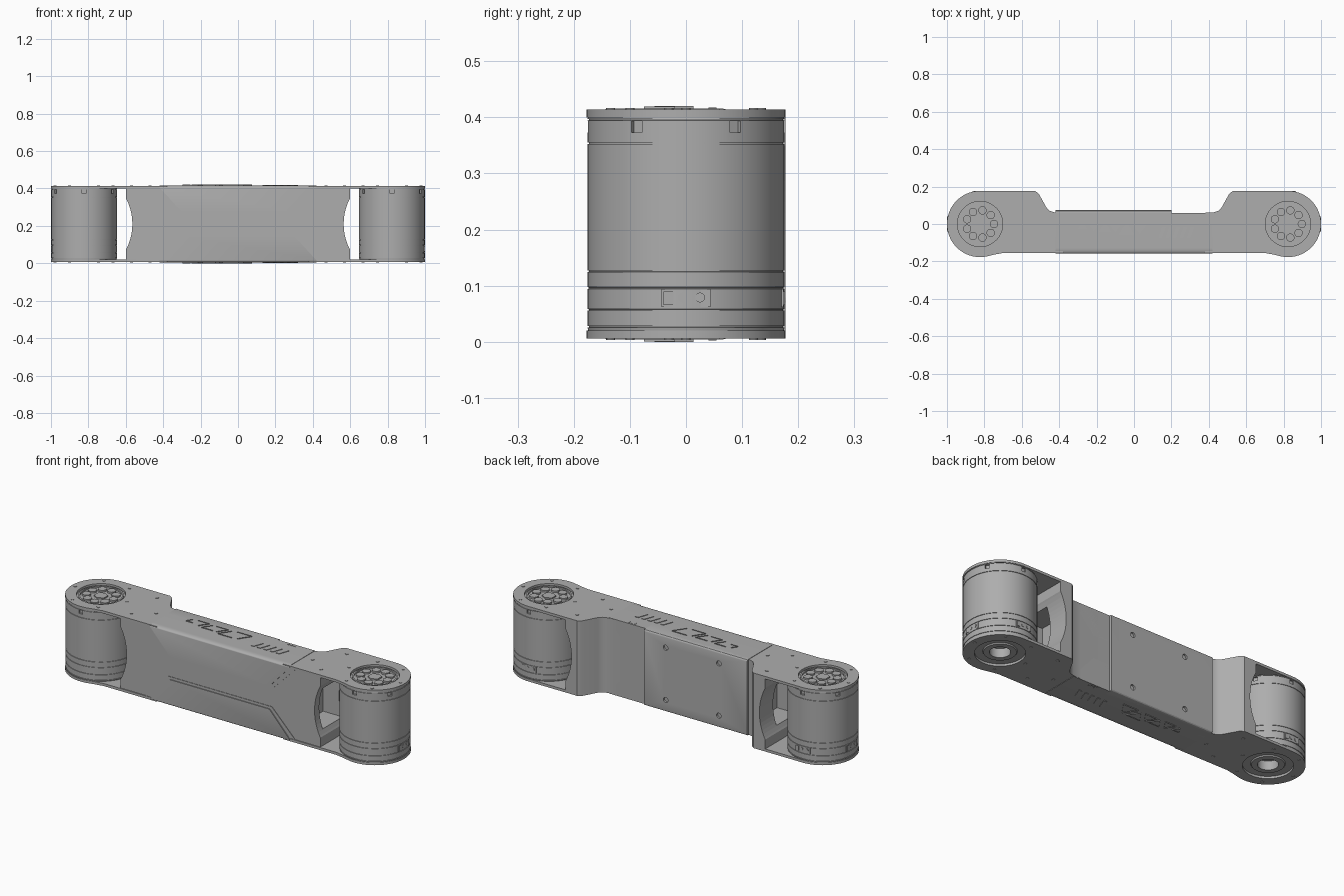
import bpy, bmesh
from math import sin, cos, pi, radians
from mathutils import Matrix, Vector

if "Cube" in bpy.data.objects:
    bpy.data.objects.remove(bpy.data.objects["Cube"])

gray = bpy.data.materials.new("light gray metal")
gray.use_nodes = True
gray.diffuse_color = (0.42, 0.42, 0.42, 1)
gray.node_tree.nodes["Principled BSDF"].inputs["Base Color"].default_value = (0.42, 0.42, 0.42, 1)

MID = 0.21      # mid height, the shell is symmetric about it
CX = 0.823      # joint centre
R = 0.177       # joint radius


def finish(name, bm, smooth=True):
    bmesh.ops.recalc_face_normals(bm, faces=bm.faces)
    mesh = bpy.data.meshes.new(name)
    bm.to_mesh(mesh)
    bm.free()
    ob = bpy.data.objects.new(name, mesh)
    bpy.context.collection.objects.link(ob)
    mesh.materials.append(gray)
    if smooth:
        select(ob)
        bpy.ops.object.shade_smooth_by_angle(angle=radians(30))
    return ob


def select(ob):
    bpy.ops.object.select_all(action='DESELECT')
    ob.select_set(True)
    bpy.context.view_layer.objects.active = ob


def add_prism(bm, pts, axis, lo, hi):
    """Extrude a 2D outline along z (x,y points) or along y (x,z points)."""
    place = (lambda p, h: (p[0], p[1], h)) if axis == 'z' else (lambda p, h: (p[0], h, p[1]))
    a = [bm.verts.new(place(p, lo)) for p in pts]
    b = [bm.verts.new(place(p, hi)) for p in pts]
    n = len(pts)
    bm.faces.new(a)
    top = bm.faces.new(b)
    for i in range(n):
        bm.faces.new((a[i], a[(i + 1) % n], b[(i + 1) % n], b[i]))
    return top


def prism(name, pts, axis, lo, hi):
    bm = bmesh.new()
    add_prism(bm, pts, axis, lo, hi)
    return finish(name, bm)


def add_box(bm, lo, hi, matrix=Matrix()):
    lo, hi = Vector(lo), Vector(hi)
    bmesh.ops.create_cube(bm, size=1, matrix=matrix @ Matrix.Translation((lo + hi) / 2)
                          @ Matrix.Diagonal((*(hi - lo), 1)))


def add_disc(bm, x, y, lo, hi, r, n=16, matrix=Matrix()):
    bmesh.ops.create_cone(bm, cap_ends=True, segments=n, radius1=r, radius2=r, depth=hi - lo,
                          matrix=matrix @ Matrix.Translation((x, y, (lo + hi) / 2)))


def cut(ob, bm):
    """Subtract a bmesh from an object."""
    cutter = finish("cutter", bm, False)
    cutter.hide_render = True
    mod = ob.modifiers.new("cut", 'BOOLEAN')
    mod.operation, mod.object, mod.solver = 'DIFFERENCE', cutter, 'EXACT'
    select(ob)
    bpy.ops.object.modifier_apply(modifier=mod.name)
    bpy.data.objects.remove(cutter)


def flip_z(pts):
    return [(x, 2 * MID - z) for x, z in pts]


# Outline of one joint end, then the main shell outline
hip = [(0.38, 0.06), (0.425, 0.062), (0.45, 0.07), (0.468, 0.088), (0.51, 0.163), (0.53, 0.177)]
arc = [(CX + R * cos(radians(t)), R * sin(radians(t))) for t in range(90, -101, -5)]
plate_pts = hip + arc + [(0.745, -0.163), (0.70, -0.155), (0.38, -0.155)]
half = hip + [(0.60, 0.177), (0.60, -0.15)]
shell = prism("main_shell", half + [(-x, y) for x, y in reversed(half)], 'z', 0.015, 0.405)

# Concave ends and inner pockets
for s in (1, -1):
    bm = bmesh.new()
    turn = Matrix.Translation((s * 0.8625, 0, MID)) @ Matrix.Rotation(pi / 2, 4, 'X')
    add_disc(bm, 0, 0, -0.3, 0.3, 0.2975, 96, turn)
    cut(shell, bm)
    bm = bmesh.new()
    xs = sorted((s * 0.47, s * 0.7))
    add_box(bm, (xs[0], -0.11, 0.10), (xs[1], 0.06, 0.32))
    cut(shell, bm)

# Wrapped covers above and below, each with a thin stepped rim
for label, mirror in (("top", False), ("bottom", True)):
    cover = [(-0.42, 0.416), (-0.42, 0.405), (-0.298, 0.272), (0.298, 0.272), (0.42, 0.405), (0.42, 0.416)]
    rim = [(-0.45, 0.40), (-0.31, 0.258), (0.31, 0.258), (0.45, 0.40)]
    if mirror:
        cover, rim = flip_z(cover), flip_z(rim)
    bm = bmesh.new()
    add_prism(bm, cover, 'y', -0.157, 0.06)
    edge = [e for e in bm.edges if all(v.co.y < -0.1 and abs(v.co.z - MID) > 0.2 for v in e.verts)]
    bmesh.ops.bevel(bm, geom=edge, offset=0.028, segments=6, affect='EDGES', profile=0.5)
    finish(label + "_cover", bm)
    prism(label + "_cover_rim", rim, 'y', -0.1525, -0.10)

    # Raised triangle ornaments with sunken middles
    def level(z):
        return 2 * MID - z if mirror else z
    bm = bmesh.new()
    for x, y, w, up in ((-0.275, -0.008, 0.022, 1), (-0.215, -0.012, 0.034, -1), (-0.155, -0.018, 0.034, 1),
                        (-0.10, -0.018, 0.036, -1), (-0.04, -0.026, 0.042, 1), (0.03, -0.02, 0.046, -1)):
        h = w * 0.72 * up
        top = add_prism(bm, [(x - w, y - h), (x + w, y - h), (x, y + h)], 'z', level(0.412), level(0.42))
        bmesh.ops.inset_region(bm, faces=[top], thickness=0.006)
        bmesh.ops.translate(bm, verts=top.verts, vec=(0, 0, 0.003 if mirror else -0.003))
    finish(label + "_triangle_ornaments", bm, False)

    # Slanted bars and small marks
    bm = bmesh.new()
    for i in range(5):
        x = 0.13 + 0.038 * i
        add_prism(bm, [(x, -0.075), (x + 0.018, -0.075), (x + 0.038, -0.02), (x + 0.02, -0.02)], 'z',
                  level(0.412), level(0.419))
    for i in range(3):
        x = 0.265 + 0.018 * i
        add_prism(bm, [(x, 0.054), (x + 0.01, 0.054), (x + 0.016, 0.04), (x + 0.006, 0.04)], 'z',
                  level(0.412), level(0.418))
    finish(label + "_slanted_bars", bm, False)

# Back cover with four screw holes
bm = bmesh.new()
add_box(bm, (-0.42, 0, 0.004), (0.20, 0.075, 0.416))
edges = [e for e in bm.edges if all(v.co.y > 0.07 for v in e.verts) and
         abs(e.verts[0].co.z - e.verts[1].co.z) < 0.01]
bmesh.ops.bevel(bm, geom=edges, offset=0.01, segments=3, affect='EDGES', profile=0.5)
back = finish("back_cover", bm)
bm = bmesh.new()
for x in (-0.25, 0.07):
    for z in (0.068, 0.352):
        add_disc(bm, 0, 0, -0.01, 0.01, 0.014, 16,
                 Matrix.Translation((x, 0.075, z)) @ Matrix.Rotation(pi / 2, 4, 'X'))
cut(back, bm)

# Motor profile (radius, height): bored bottom, grooved side, recessed top
profile = [(0, 0.06), (0.05, 0.06), (0.05, 0.012), (0.078, 0.012), (0.082, 0.018), (0.125, 0.018), (0.174, 0.018)]
for z in (0.027, 0.057, 0.096, 0.126, 0.354, 0.396):
    profile += [(0.1755, z - 0.0015), (0.173, z - 0.001), (0.173, z + 0.001), (0.1755, z + 0.0015)]
profile += [(0.174, 0.402), (0.112, 0.402), (0.112, 0.408), (0.104, 0.408), (0.104, 0.4), (0, 0.4)]

for side, s in (("left", 1), ("right", -1)):
    # Joint plates with round openings and screw heads
    pts = [(s * x, y) for x, y in plate_pts]
    for label, lo, hi, screw in (("top", 0.40, 0.414, 0.4145), ("bottom", 0.006, 0.02, 0.0055)):
        plate = prism(f"{side}_{label}_plate", pts, 'z', lo, hi)
        bm = bmesh.new()
        add_disc(bm, s * CX, 0, lo - 0.05, hi + 0.05, 0.121, 64)
        cut(plate, bm)
        bm = bmesh.new()
        for k in range(6):
            add_disc(bm, s * CX + 0.155 * cos(k * pi / 3), 0.155 * sin(k * pi / 3), screw - 0.002, screw + 0.002, 0.008, 12)
        for x, y in ((0.57, 0.12), (0.57, -0.10), (0.47, -0.03)):
            add_disc(bm, s * x, y, screw - 0.002, screw + 0.002, 0.008, 12)
        finish(f"{side}_{label}_plate_screws", bm)

    # Motor body turned around its axis
    bm = bmesh.new()
    verts = [bm.verts.new((r, 0, z)) for r, z in profile]
    edges = [bm.edges.new(pair) for pair in zip(verts, verts[1:])]
    bmesh.ops.spin(bm, geom=verts + edges, cent=(0, 0, 0), axis=(0, 0, 1), angle=2 * pi, steps=72)
    bmesh.ops.remove_doubles(bm, verts=bm.verts, dist=0.0001)
    bmesh.ops.translate(bm, verts=bm.verts, vec=(s * CX, 0, 0))
    motor = finish(side + "_motor", bm)

    # Six side notches under the top plate
    bm = bmesh.new()
    for k in range(6):
        turn = Matrix.Translation((s * CX, 0, 0)) @ Matrix.Rotation(radians(30 + 60 * k), 4, 'Z')
        add_box(bm, (0.166, -0.011, 0.373), (0.19, 0.011, 0.3935), turn)
    cut(motor, bm)

    # Rotor hub and bolt circle
    bm = bmesh.new()
    add_disc(bm, s * CX, 0, 0.395, 0.407, 0.034, 6)
    for k in range(9):
        a = k * 2 * pi / 9
        add_disc(bm, s * CX + 0.074 * cos(a), 0.074 * sin(a), 0.395, 0.409, 0.022, 20)
    finish(side + "_rotor_bolts", bm)

    # Cable sockets on the outer end and at the back
    bm = bmesh.new()
    for a in (0 if s > 0 else pi, pi / 2):
        turn = Matrix.Translation((s * CX, 0, 0)) @ Matrix.Rotation(a, 4, 'Z')
        add_box(bm, (0.16, -0.044, 0.062), (0.1735, 0.044, 0.094), turn)
        add_box(bm, (0.17, -0.04, 0.066), (0.1765, -0.022, 0.09), turn)
        for y in (-0.006, 0.025):
            add_disc(bm, 0, 0, -0.004, 0.004, 0.009, 12,
                     turn @ Matrix.Translation((0.173, y, 0.079)) @ Matrix.Rotation(pi / 2, 4, 'Y'))
    finish(side + "_cable_sockets", bm)
